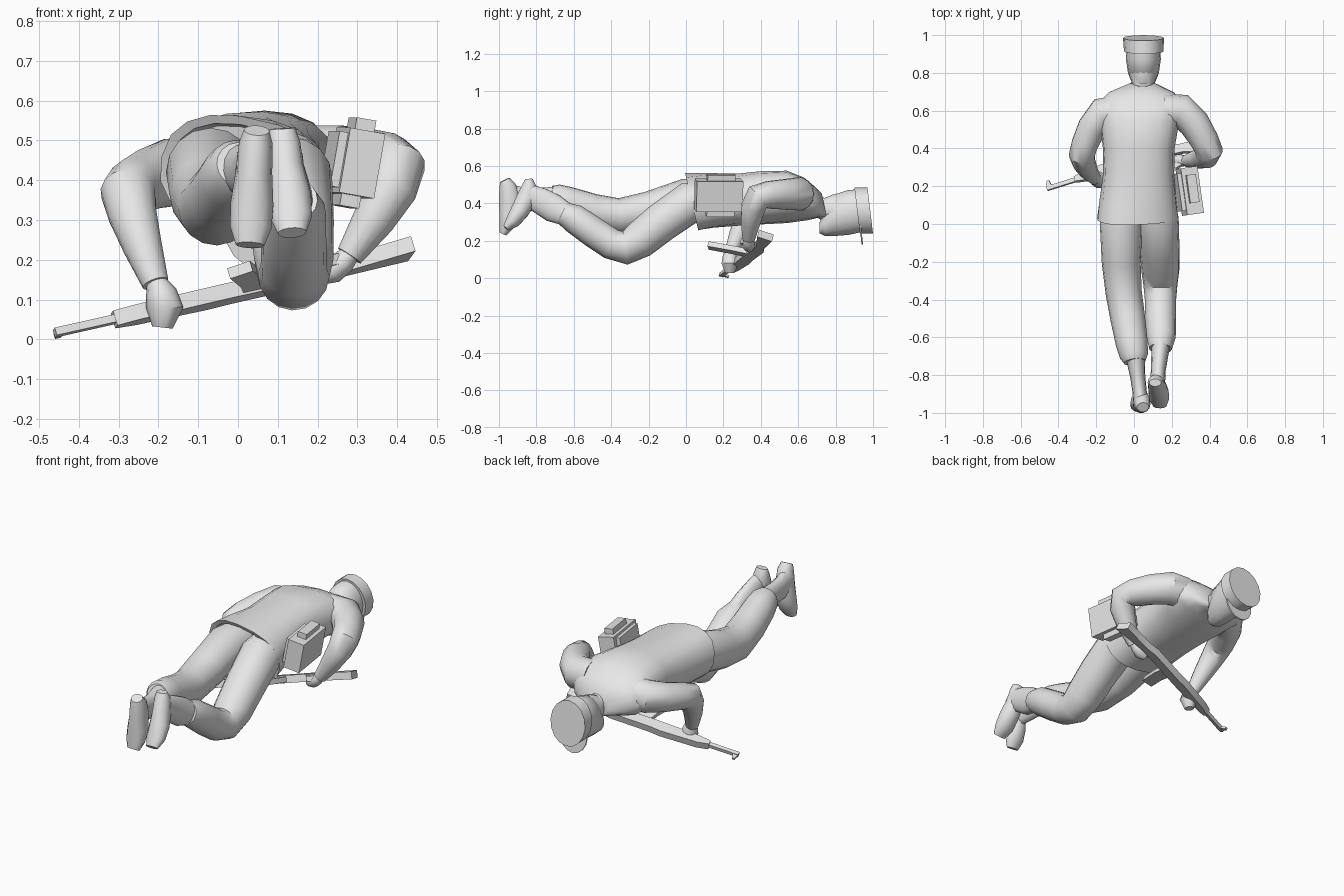
import bpy, bmesh, math
from mathutils import Vector, Matrix

grey = bpy.data.materials.new("plain_grey")
grey.diffuse_color = (0.8, 0.8, 0.8, 1)


def finish(name, bm, angle=40):
    bmesh.ops.recalc_face_normals(bm, faces=bm.faces)
    me = bpy.data.meshes.new(name)
    bm.to_mesh(me)
    bm.free()
    me.materials.append(grey)
    ob = bpy.data.objects.new(name, me)
    bpy.context.collection.objects.link(ob)
    bpy.ops.object.select_all(action='DESELECT')
    ob.select_set(True)
    bpy.context.view_layer.objects.active = ob
    bpy.ops.object.shade_smooth_by_angle(angle=math.radians(angle))
    return ob


def loft(name, rings, n=14, fixed=False, power=2.0, shear=None, roll=None, angle=40):
    """Rings are (x, y, z, radius) or (x, y, z, side radius, up radius)."""
    bm = bmesh.new()
    cs = [Vector(r[:3]) for r in rings]
    loops, side, prev = [], None, None
    for i, r in enumerate(rings):
        ra, rb = r[3], r[-1]
        if fixed:                                   # rings stay square to y
            w = math.radians(roll[i]) if roll else 0
            k = shear[i] if shear else 0
            side = Vector((math.cos(w), -k * math.sin(w), math.sin(w)))
            up = Vector((-math.sin(w), -k * math.cos(w), math.cos(w)))
        else:                                       # rings follow the path
            t = (cs[min(i + 1, len(cs) - 1)] - cs[max(i - 1, 0)]).normalized()
            if side is None:
                side = t.cross(Vector((0, 1, 0) if abs(t.z) > 0.7 else (0, 0, 1))).normalized()
            else:
                side = prev.rotation_difference(t) @ side
            prev, up = t, side.cross(t)
        loop = []
        for k in range(n):
            a = 2 * math.pi * k / n
            c, s = math.cos(a), math.sin(a)
            c = math.copysign(abs(c) ** (2 / power), c)
            s = math.copysign(abs(s) ** (2 / power), s)
            loop.append(bm.verts.new(cs[i] + side * ra * c + up * rb * s))
        loops.append(loop)
    for a, b in zip(loops, loops[1:]):
        for k in range(n):
            bm.faces.new((a[k], a[(k + 1) % n], b[(k + 1) % n], b[k]))
    bm.faces.new(loops[0])
    bm.faces.new(loops[-1])
    return finish(name, bm, angle)


def plate(name, outline, half, mat):
    """Extrude a flat outline both ways, then place it with a matrix."""
    bm = bmesh.new()
    a = [bm.verts.new(mat @ Vector((s, t, -half))) for s, t in outline]
    b = [bm.verts.new(mat @ Vector((s, t, half))) for s, t in outline]
    bm.faces.new(a)
    bm.faces.new(b)
    for i in range(len(a)):
        j = (i + 1) % len(a)
        bm.faces.new((a[i], a[j], b[j], b[i]))
    return finish(name, bm, 25)


def box(name, centre, size, mat):
    bm = bmesh.new()
    bmesh.ops.create_cube(bm, size=1, matrix=mat @ Matrix.Translation(centre) @ Matrix.Diagonal((*size, 1)))
    return finish(name, bm, 25)


# jacket with a turned-in hem, twisted along its length
loft("jacket", [
    (0.02, 0.10, 0.42, 0.17, 0.11), (0.02, 0.035, 0.415, 0.19, 0.12),
    (0.02, 0.03, 0.41, 0.218, 0.146), (0.02, 0.12, 0.417, 0.206, 0.143),
    (0.025, 0.27, 0.42, 0.188, 0.14), (0.025, 0.40, 0.43, 0.19, 0.142),
    (0.03, 0.54, 0.435, 0.21, 0.138), (0.035, 0.64, 0.425, 0.225, 0.112),
    (0.04, 0.695, 0.41, 0.175, 0.085), (0.045, 0.74, 0.385, 0.07, 0.068)],
    n=18, fixed=True, power=2.4, shear=[.23, .23, .23, .2, .1, 0, 0, 0.1, 0.15, 0.2],
    roll=[-13, -13, -13, -8, -1, 3, 5, 5, 3, 0])

# neck and face-down head
loft("neck", [(0.045, 0.69, 0.39, 0.06), (0.048, 0.74, 0.365, 0.055, 0.066),
              (0.05, 0.785, 0.36, 0.074, 0.09), (0.05, 0.83, 0.36, 0.07, 0.09)], fixed=True)
loft("head", [
    (0.05, 0.715, 0.27, 0.035, 0.03), (0.05, 0.745, 0.295, 0.06, 0.07),
    (0.05, 0.80, 0.338, 0.082, 0.112), (0.05, 0.87, 0.352, 0.092, 0.12),
    (0.05, 0.93, 0.36, 0.09, 0.115)], fixed=True, n=16)

# cap and peak
loft("cap", [(0.052, 0.915, 0.362, 0.105, 0.123), (0.05, 0.985, 0.362, 0.108, 0.123)],
     fixed=True, n=16, shear=[0.12, 0.12])
peak = [(0.085 * math.cos(a), -0.10 * math.sin(a)) for a in [math.pi * k / 8 for k in range(9)]]
plate("cap_peak", peak, 0.004,
      Matrix.Translation((0.05, 0.932, 0.28)) @ Matrix.Rotation(math.radians(96), 4, 'X'))

# arms and hands
loft("right_arm", [
    (0.16, 0.60, 0.45, 0.09), (0.25, 0.60, 0.45, 0.09), (0.32, 0.53, 0.448, 0.083),
    (0.375, 0.44, 0.445, 0.075), (0.398, 0.385, 0.433, 0.073), (0.385, 0.36, 0.38, 0.066),
    (0.34, 0.345, 0.30, 0.053), (0.28, 0.335, 0.21, 0.034)])
loft("right_hand", [
    (0.29, 0.336, 0.225, 0.022), (0.265, 0.335, 0.195, 0.03), (0.235, 0.335, 0.175, 0.036),
    (0.205, 0.34, 0.155, 0.02)], n=10)
loft("left_arm", [
    (-0.09, 0.59, 0.425, 0.09), (-0.165, 0.585, 0.42, 0.087), (-0.222, 0.51, 0.403, 0.078),
    (-0.262, 0.42, 0.385, 0.071), (-0.276, 0.365, 0.37, 0.07), (-0.265, 0.325, 0.315, 0.062),
    (-0.24, 0.28, 0.235, 0.05), (-0.207, 0.24, 0.14, 0.034)])
loft("left_hand", [
    (-0.208, 0.243, 0.15, 0.024), (-0.193, 0.235, 0.115, 0.04), (-0.184, 0.235, 0.08, 0.047),
    (-0.19, 0.235, 0.03, 0.026)], n=10)

# trouser legs
loft("left_trouser", [
    (-0.055, 0.16, 0.42, 0.10), (-0.068, 0.0, 0.42, 0.113), (-0.068, -0.2, 0.36, 0.103),
    (-0.055, -0.36, 0.332, 0.096), (-0.033, -0.5, 0.36, 0.092), (-0.012, -0.63, 0.405, 0.085),
    (0.0, -0.70, 0.43, 0.075), (0.004, -0.73, 0.44, 0.058)], n=16)
loft("right_trouser", [
    (0.11, 0.16, 0.42, 0.10), (0.125, 0.02, 0.405, 0.112), (0.135, -0.13, 0.30, 0.106),
    (0.14, -0.25, 0.203, 0.10), (0.14, -0.325, 0.162, 0.09), (0.14, -0.40, 0.183, 0.083),
    (0.14, -0.50, 0.25, 0.082), (0.143, -0.60, 0.32, 0.078), (0.14, -0.66, 0.35, 0.06)], n=16)

# ankles and hanging boots
loft("left_ankle", [
    (0.008, -0.71, 0.425, 0.05, 0.065), (0.02, -0.81, 0.42, 0.04, 0.062),
    (0.03, -0.89, 0.42, 0.038, 0.07), (0.036, -0.96, 0.44, 0.04, 0.07)])
loft("left_boot", [
    (0.047, -0.97, 0.525, 0.032, 0.028), (0.045, -0.955, 0.495, 0.042, 0.045),
    (0.04, -0.94, 0.42, 0.046, 0.062), (0.035, -0.945, 0.34, 0.054, 0.055),
    (0.032, -0.96, 0.28, 0.052, 0.04), (0.03, -0.978, 0.237, 0.036, 0.02)])
loft("right_ankle", [
    (0.143, -0.63, 0.335, 0.05, 0.06), (0.135, -0.71, 0.375, 0.044, 0.078),
    (0.128, -0.78, 0.415, 0.039, 0.072), (0.125, -0.84, 0.445, 0.04, 0.06)])
loft("right_boot", [
    (0.112, -0.84, 0.53, 0.032, 0.02), (0.114, -0.838, 0.495, 0.042, 0.04),
    (0.12, -0.85, 0.43, 0.046, 0.056), (0.13, -0.888, 0.36, 0.054, 0.05),
    (0.134, -0.926, 0.305, 0.052, 0.04), (0.136, -0.963, 0.268, 0.036, 0.018)])

# rifle frame: s runs muzzle to butt, t runs towards the magazine
d = Vector((0.89, 0.28, 0.2)).normalized()
u = Vector((0.0, -0.95, 0.24))
u = (u - d * u.dot(d)).normalized()
v = d.cross(u)
rifle = Matrix.Translation((-0.46, 0.187, 0.017)) @ Matrix((d, u, v)).transposed().to_4x4()
plate("rifle_barrel", [(0, -0.011), (0.2, -0.011), (0.2, 0.011), (0, 0.011)], 0.01, rifle)
plate("rifle_sight", [(0.0, 0.0), (0.03, 0.0), (0.022, -0.04), (0.008, -0.04)], 0.006, rifle)
plate("rifle_body", [
    (0.16, -0.014), (0.22, -0.028), (0.42, -0.036), (0.48, -0.03), (0.70, -0.028),
    (0.76, -0.01), (0.945, 0.0), (0.945, 0.085), (0.76, 0.035), (0.68, 0.03),
    (0.45, 0.03), (0.22, 0.022), (0.16, 0.012)], 0.02, rifle)
plate("rifle_magazine", [
    (0.50, 0.02), (0.57, 0.02), (0.54, 0.10), (0.475, 0.225), (0.42, 0.20), (0.475, 0.09)],
    0.014, rifle)
plate("rifle_grip", [(0.67, 0.02), (0.715, 0.02), (0.745, 0.10), (0.705, 0.11)], 0.014, rifle)

# hip pouch with lid, base and side flap
pouch = (Matrix.Translation((0.295, 0.175, 0.443)) @ Matrix.Rotation(math.radians(8), 4, 'Z')
         @ Matrix.Rotation(math.radians(10), 4, 'Y'))
box("pouch", (0, 0, 0), (0.09, 0.25, 0.165), pouch)
box("pouch_lid", (0, 0.01, 0.095), (0.05, 0.15, 0.035), pouch)
box("pouch_base", (-0.005, 0.01, -0.095), (0.05, 0.15, 0.035), pouch)
box("pouch_back", (-0.052, 0, 0), (0.03, 0.2, 0.14), pouch)
